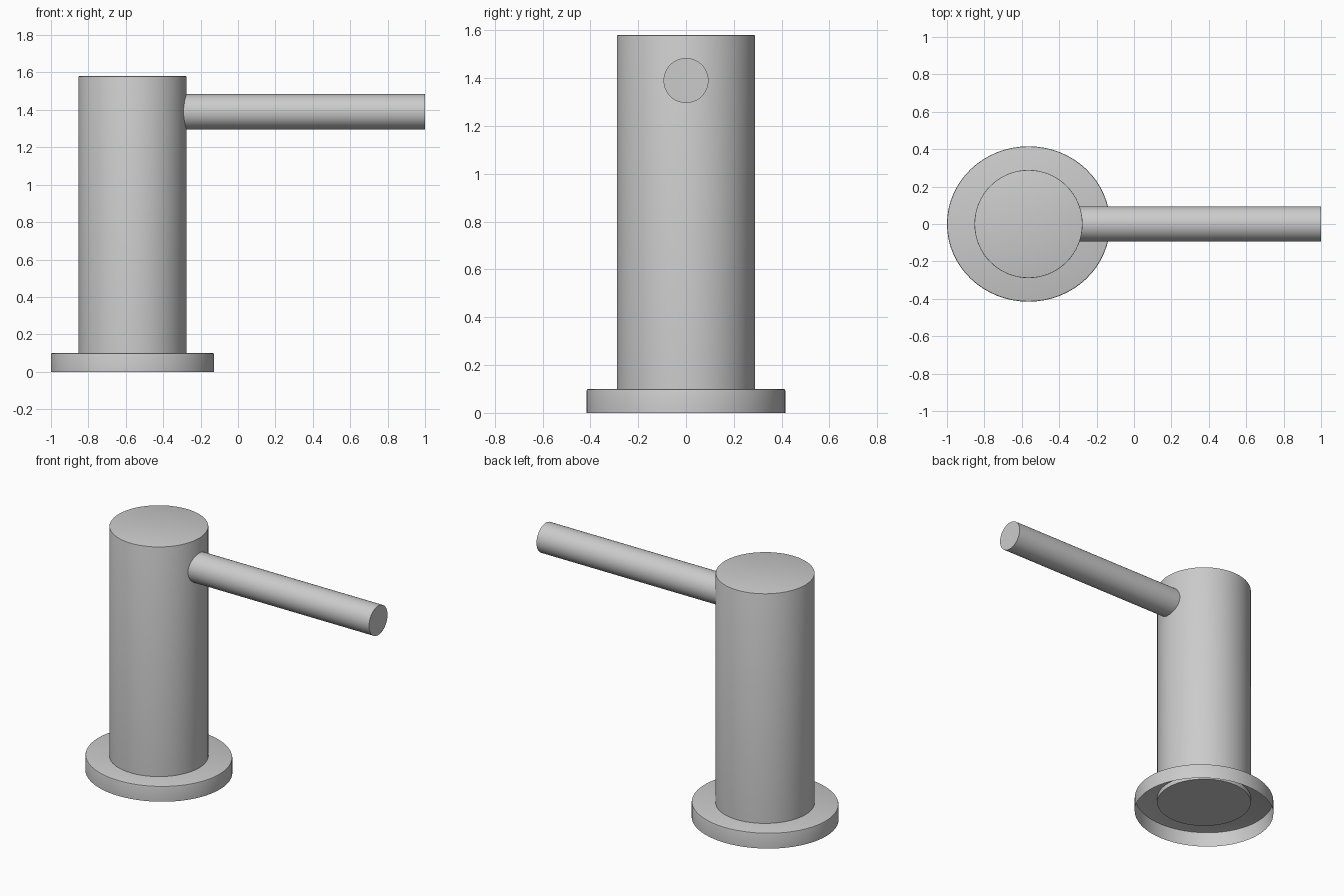
import bpy, bmesh, math
from mathutils import Matrix

if "Cube" in bpy.data.objects:
    bpy.data.objects.remove(bpy.data.objects["Cube"])

SEGS = 64
AXIS_X = -0.564


def lathe(name, profile, matrix):
    """Spin a (radius, height) profile about z; zero radius closes the end."""
    bm = bmesh.new()
    rings = []
    for r, h in profile:
        if r == 0:
            rings.append([bm.verts.new((0, 0, h))] * SEGS)
        else:
            rings.append([bm.verts.new((r * math.cos(2 * math.pi * i / SEGS),
                                        r * math.sin(2 * math.pi * i / SEGS), h))
                          for i in range(SEGS)])
    for a, b in zip(rings, rings[1:]):
        for i in range(SEGS):
            j = (i + 1) % SEGS
            bm.faces.new(list(dict.fromkeys((a[i], a[j], b[j], b[i]))))
    bmesh.ops.transform(bm, matrix=matrix, verts=bm.verts)
    mesh = bpy.data.meshes.new(name)
    bm.to_mesh(mesh)
    bm.free()
    obj = bpy.data.objects.new(name, mesh)
    bpy.context.collection.objects.link(obj)
    bpy.ops.object.select_all(action='DESELECT')
    obj.select_set(True)
    bpy.context.view_layer.objects.active = obj
    bpy.ops.object.shade_smooth_by_angle(angle=math.radians(35))
    return obj


# Base flange: slightly oval thin shell, open underneath, softened top edge
lathe("base_flange",
      [(0.436, 0), (0.436, 0.092), (0.434, 0.098), (0.428, 0.1), (0, 0.1)],
      Matrix.Translation((AXIS_X, 0, 0)) @ Matrix.Diagonal((1, 0.953, 1, 1)))

# Upright body, passing just through the flange
lathe("body",
      [(0, 0.07), (0.289, 0.07), (0.289, 1.576), (0.288, 1.579), (0.285, 1.58), (0, 1.58)],
      Matrix.Translation((AXIS_X, 0, 0)))

# Horizontal spout rod
lathe("spout",
      [(0, 0), (0.094, 0), (0.094, 1.36), (0, 1.36)],
      Matrix.Translation((-0.36, 0, 1.39)) @ Matrix.Rotation(math.pi / 2, 4, 'Y'))
